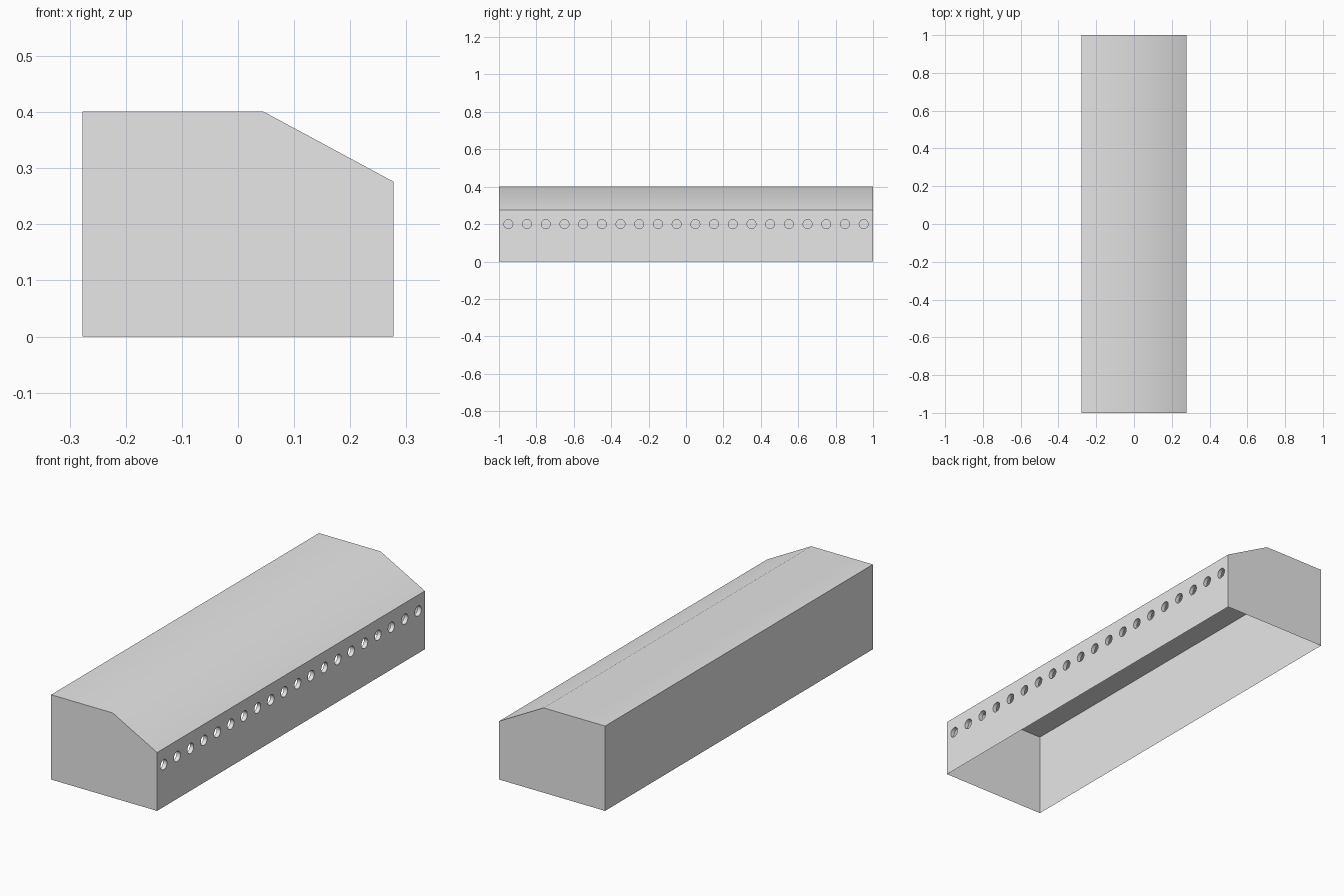
import bpy
import bmesh
import math
from mathutils import Vector

if "Cube" in bpy.data.objects:
    bpy.data.objects.remove(bpy.data.objects["Cube"], do_unlink=True)

W, L, H = 0.277, 1.0, 0.401        # half width, half length, height
RIDGE, EAVE = 0.045, 0.276         # where the slope starts and ends
HOLES, HOLE_Z, HOLE_R, HOLE_DEPTH = 20, 0.2, 0.024, 0.02
SIDES = 24

grey = bpy.data.materials.new("light_grey")
grey.use_nodes = True
colour = (0.8, 0.8, 0.8, 1)
grey.diffuse_color = colour
grey.node_tree.nodes["Principled BSDF"].inputs["Base Color"].default_value = colour


def finish(bm, name):
    mesh = bpy.data.meshes.new(name)
    bm.to_mesh(mesh)
    bm.free()
    mesh.materials.append(grey)
    obj = bpy.data.objects.new(name, mesh)
    bpy.context.collection.objects.link(obj)
    bpy.ops.object.select_all(action="DESELECT")
    obj.select_set(True)
    bpy.context.view_layer.objects.active = obj
    bpy.ops.object.shade_smooth_by_angle(angle=math.radians(30))
    return obj


# Housing: thin shell with both ends, open underneath and on the vented side
bm = bmesh.new()
profile = [(W, 0), (W, EAVE), (RIDGE, H), (-W, H), (-W, 0)]
front = [bm.verts.new((x, -L, z)) for x, z in profile]
back = [bm.verts.new((x, L, z)) for x, z in profile]
bm.faces.new(front[::-1])
bm.faces.new(back)
for i in range(1, len(profile) - 1):
    bm.faces.new((front[i], back[i], back[i + 1], front[i + 1]))
for f in bm.faces:
    f.normal_update()
    if f.normal.dot(f.calc_center_median() - Vector((0, 0, H / 2))) < 0:
        f.normal_flip()
finish(bm, "housing")

# Vented wall: flat panel with a row of round holes
bm = bmesh.new()


def loop(points):
    verts = [bm.verts.new((W, y, z)) for y, z in points]
    edges = [bm.edges.new((v, verts[(i + 1) % len(verts)])) for i, v in enumerate(verts)]
    return verts, edges


outline = loop([(-L, 0), (L, 0), (L, EAVE), (-L, EAVE)])[1]
rings = []
for n in range(HOLES):
    centre = -L + (n + 0.5) * 2 * L / HOLES
    angles = [math.tau * k / SIDES for k in range(SIDES)]
    ring, edges = loop([(centre + HOLE_R * math.cos(a), HOLE_Z + HOLE_R * math.sin(a))
                        for a in angles])
    rings.append(ring)
    outline += edges
bmesh.ops.triangle_fill(bm, edges=outline, use_beauty=True, normal=(1, 0, 0))
for f in bm.faces:
    f.normal_update()
    if f.normal.x < 0:
        f.normal_flip()

# Short sleeves running inwards from the holes
for ring in rings:
    inner = [bm.verts.new(v.co - Vector((HOLE_DEPTH, 0, 0))) for v in ring]
    for i in range(SIDES):
        j = (i + 1) % SIDES
        bm.faces.new((ring[i], ring[j], inner[j], inner[i]))
finish(bm, "vented_wall")
